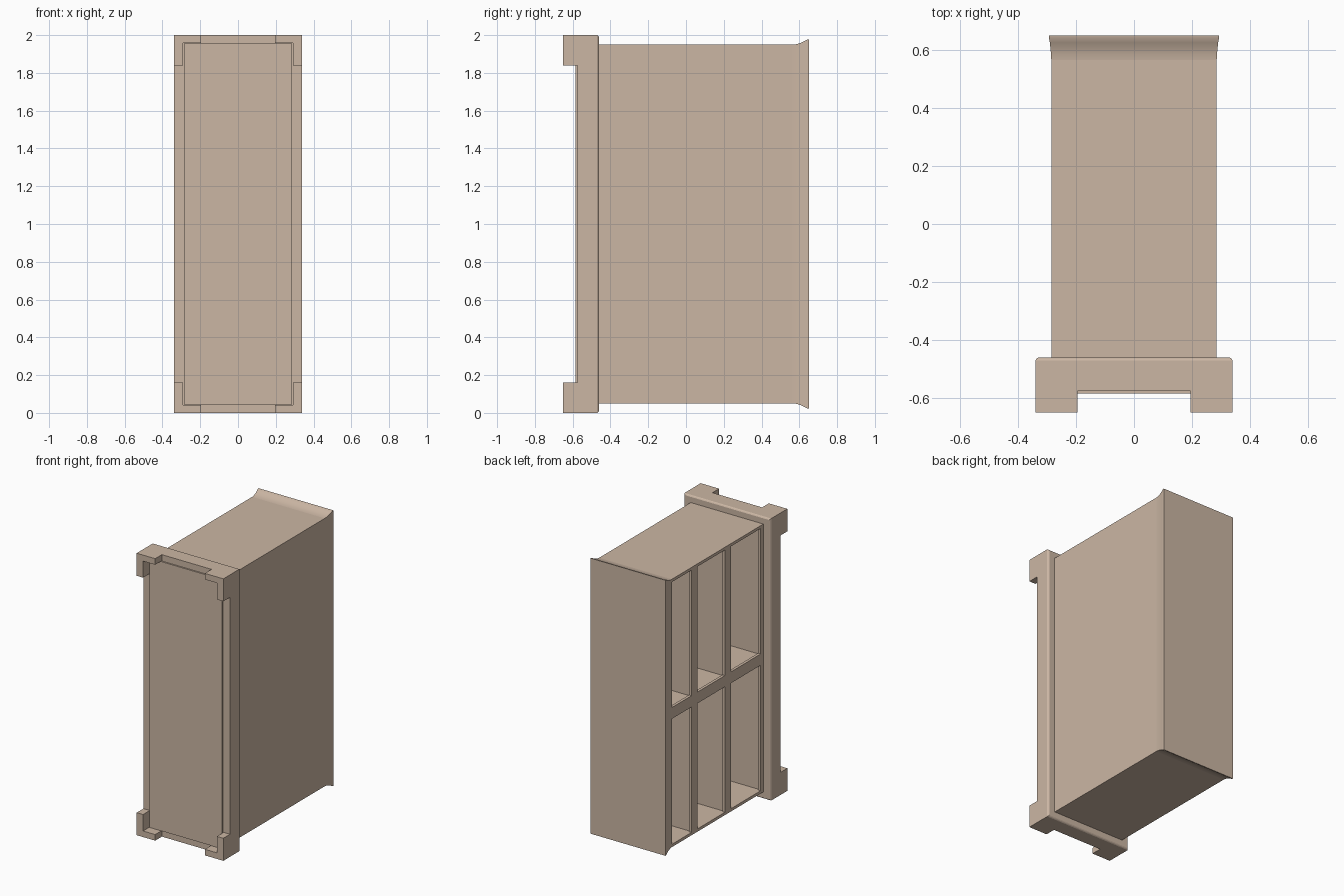
import bpy, bmesh

if "Cube" in bpy.data.objects:
    bpy.data.objects.remove(bpy.data.objects["Cube"])

wood = bpy.data.materials.new("wood")
wood.diffuse_color = (0.60, 0.47, 0.37, 1)
wood.use_nodes = True
wood.node_tree.nodes["Principled BSDF"].inputs["Base Color"].default_value = wood.diffuse_color


def finish(name, bm):
    bmesh.ops.recalc_face_normals(bm, faces=bm.faces)
    me = bpy.data.meshes.new(name)
    bm.to_mesh(me)
    bm.free()
    ob = bpy.data.objects.new(name, me)
    ob.data.materials.append(wood)
    bpy.context.collection.objects.link(ob)
    return ob


def box(name, x0, x1, y0, y1, z0, z1):
    bm = bmesh.new()
    bmesh.ops.create_cube(bm, size=1)
    for v in bm.verts:
        v.co = ((x0 + x1) / 2 + v.co.x * (x1 - x0),
                (y0 + y1) / 2 + v.co.y * (y1 - y0),
                (z0 + z1) / 2 + v.co.z * (z1 - z0))
    return finish(name, bm)


def loft(name, sections):
    """Capped stack of rectangles along y: (y, half x, half z), centred on z = 1."""
    bm = bmesh.new()
    rings = [[bm.verts.new((sx * hx, y, 1 + sz * hz))
              for sx, sz in ((-1, -1), (1, -1), (1, 1), (-1, 1))]
             for y, hx, hz in sections]
    for a, b in zip(rings, rings[1:]):
        for i in range(4):
            j = (i + 1) % 4
            bm.faces.new((a[i], a[j], b[j], b[i]))
    bm.faces.new(rings[0])
    bm.faces.new(rings[-1])
    return finish(name, bm)


W, H = 0.285, 0.95          # carcass half width and half length
IN = 0.93                   # half length of the inside

# Plinth with a small chamfered top, and the bottom panel
loft("plinth", [(-0.575, 0.34, 1.0), (-0.47, 0.34, 1.0),
                (-0.464, 0.336, 0.996), (-0.46, 0.33, 0.99)])
box("bottom_panel", -W, W, -0.585, -0.57, 0.045, 1.955)

# L-shaped bracket feet at the four corners
foot = [(0.34, 1.0), (0.195, 1.0), (0.195, 0.957),
        (0.29, 0.957), (0.29, 0.84), (0.34, 0.84)]
for sx, side in ((-1, "left"), (1, "right")):
    for sz, end in ((-1, "lower"), (1, "upper")):
        bm = bmesh.new()
        f = bm.faces.new([bm.verts.new((sx * x, -0.65, 1 + sz * z)) for x, z in foot])
        ext = bmesh.ops.extrude_face_region(bm, geom=[f])["geom"]
        bmesh.ops.translate(bm, vec=(0, 0.075, 0),
                            verts=[v for v in ext if isinstance(v, bmesh.types.BMVert)])
        finish(f"{side}_{end}_foot", bm)

# Carcass: back, two side walls, floor
box("back_panel", W - 0.02, W, -0.46, 0.57, 1 - H, 1 + H)
for s, end in ((-1, "lower"), (1, "upper")):
    z0, z1 = sorted((1 + s * IN, 1 + s * H))
    box(f"{end}_side_wall", -W, W - 0.02, -0.46, 0.57, z0, z1)
box("floor_board", -W + 0.02, W - 0.02, -0.46, -0.44, 1 - IN, 1 + IN)

# Face frame on the open side, with slimmer boards behind it
F0, F1 = -W, -W + 0.02
box("frame_bottom_rail", F0, F1, -0.46, -0.43, 1 - IN, 1 + IN)
for i, y in enumerate((-0.063, 0.311)):
    box(f"frame_rail_{i}", F0, F1, y - 0.034, y + 0.034, 1 - IN, 1 + IN)
    box(f"shelf_{i}", F1, W - 0.02, y - 0.024, y + 0.024, 1 - IN, 1 + IN)
spans = [(-0.43, -0.097), (-0.029, 0.277), (0.345, 0.57)]
for i, (y0, y1) in enumerate(spans):
    box(f"frame_stile_{i}", F0, F1, y0, y1, 0.96, 1.04)
for i, (y0, y1) in enumerate([(-0.44, -0.087), (-0.039, 0.287), (0.335, 0.57)]):
    box(f"divider_{i}", F1, W - 0.02, y0, y1, 0.97, 1.03)

# Flared crown closing the top
crown = loft("crown", [(0.565, W, H), (0.585, W + 0.001, H + 0.002),
                       (0.605, W + 0.003, H + 0.008), (0.625, W + 0.005, H + 0.017),
                       (0.641, W + 0.008, H + 0.026), (0.65, W + 0.008, H + 0.027)])
bpy.context.view_layer.objects.active = crown
crown.select_set(True)
bpy.ops.object.shade_smooth_by_angle()
